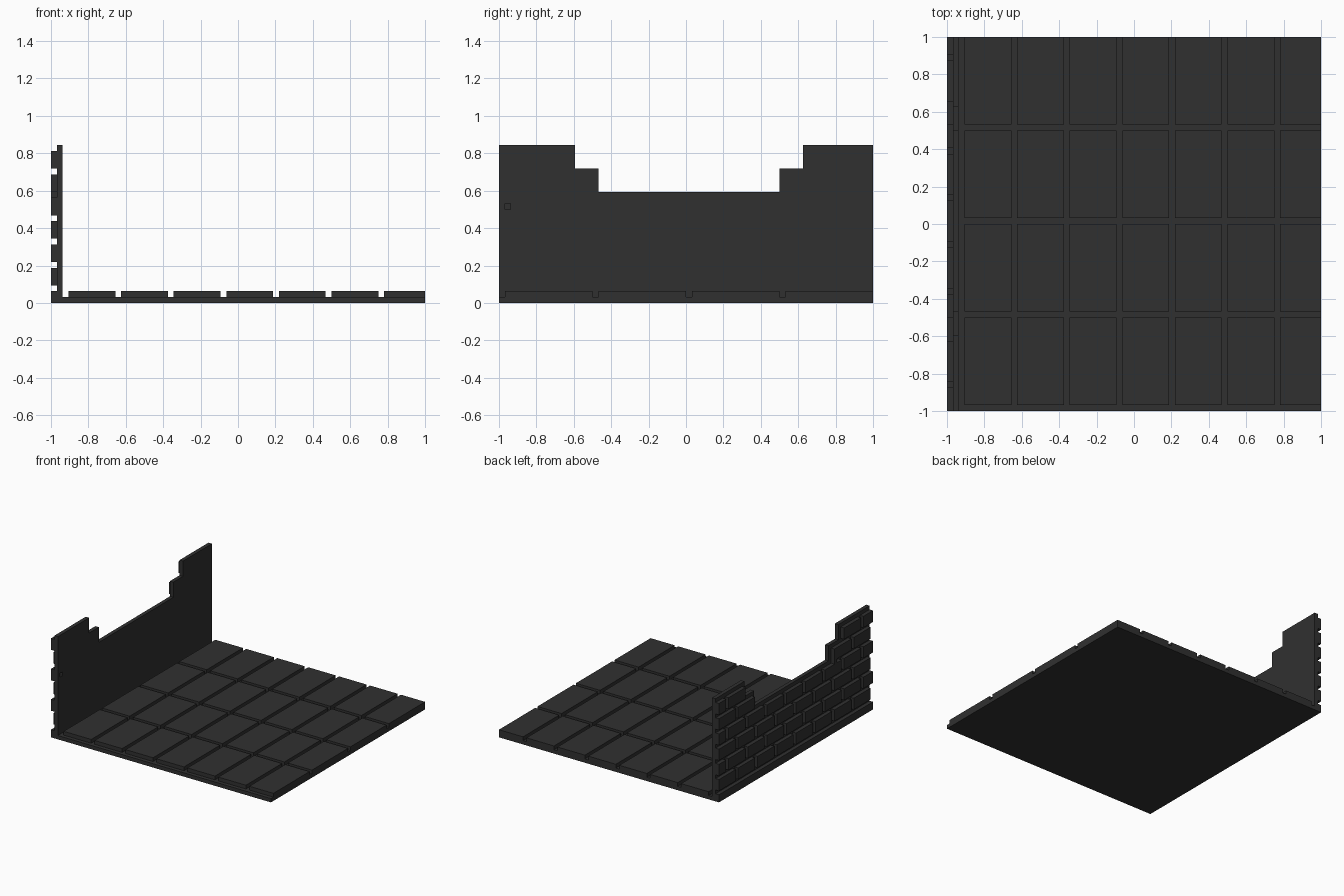
import bpy
import bmesh

cube = bpy.data.objects.get("Cube")
if cube:
    bpy.data.objects.remove(cube, do_unlink=True)

U = 1 / 32  # one grid unit; the model is 64 units wide and deep

stone = bpy.data.materials.new("dark_grey_stone")
stone.use_nodes = True
GREY = (0.03, 0.03, 0.03, 1)
stone.diffuse_color = GREY
bsdf = next(n for n in stone.node_tree.nodes if n.type == 'BSDF_PRINCIPLED')
bsdf.inputs["Base Color"].default_value = GREY
bsdf.inputs["Roughness"].default_value = 0.9


def finish(name, bm):
    """Scale from grid units to the scene and create the object."""
    for v in bm.verts:
        v.co = ((v.co.x - 32) * U, (v.co.y - 32) * U, v.co.z * U)
    bmesh.ops.recalc_face_normals(bm, faces=bm.faces)
    mesh = bpy.data.meshes.new(name)
    bm.to_mesh(mesh)
    bm.free()
    mesh.materials.append(stone)
    obj = bpy.data.objects.new(name, mesh)
    bpy.context.collection.objects.link(obj)
    return obj


def add_box(bm, lo, hi):
    """Box between two corners, in grid units."""
    verts = bmesh.ops.create_cube(bm, size=1)["verts"]
    for v in verts:
        v.co = [(a + b) / 2 + c * (b - a) for a, b, c in zip(lo, hi, v.co)]


def boxes(name, corners):
    bm = bmesh.new()
    for lo, hi in corners:
        add_box(bm, lo, hi)
    return finish(name, bm)


# Floor slab and raised paving tiles
boxes("floor_slab", [((0, 0, 0), (64, 64, 1))])
boxes("floor_tiles", [((x, y, 1), (min(x + 8, 64), y + 15, 2))
                      for x in range(3, 64, 9) for y in range(1, 64, 16)])

# Broken wall: stepped outline extruded through its thickness
outline = [(0, 1), (64, 1), (64, 27), (52, 27), (52, 23), (48, 23),
           (48, 19), (17, 19), (17, 23), (13, 23), (13, 27), (0, 27)]
bm = bmesh.new()
face = bm.faces.new([bm.verts.new((1, y, z)) for y, z in outline])
side = bmesh.ops.extrude_face_region(bm, geom=[face])["geom"]
bmesh.ops.translate(bm, vec=(1, 0, 0),
                    verts=[g for g in side if isinstance(g, bmesh.types.BMVert)])
wall = finish("wall", bm)

# Small chip in the inner face of the wall
chip = boxes("chip_cutter", [((1.02, 1, 16), (2.5, 2, 17))])
chip.hide_render = True
chip.hide_viewport = True
cut = wall.modifiers.new("chip", 'BOOLEAN')
cut.operation = 'DIFFERENCE'
cut.solver = 'EXACT'
cut.object = chip

# Running-bond bricks on the outer face, following the broken outline
bricks = [((0, 0, 1), (1, 64, 2))]
for row in range(6):
    z = 3 + 4 * row
    # Gap left by the broken top on this course
    hole = {4: (17, 48), 5: (13, 52)}.get(row)
    first = -3 if row % 2 else 1
    for y in range(first, 64, 8):
        a, b = max(y, 0), min(y + 7, 64)
        if hole and a < hole[1] and b > hole[0]:
            continue
        bricks.append(((0, a, z), (1, b, z + 3)))
# Lump of mortar left beside the lower step
bricks.append(((0, 15, 18), (1, 16, 19)))
boxes("wall_bricks", bricks)
